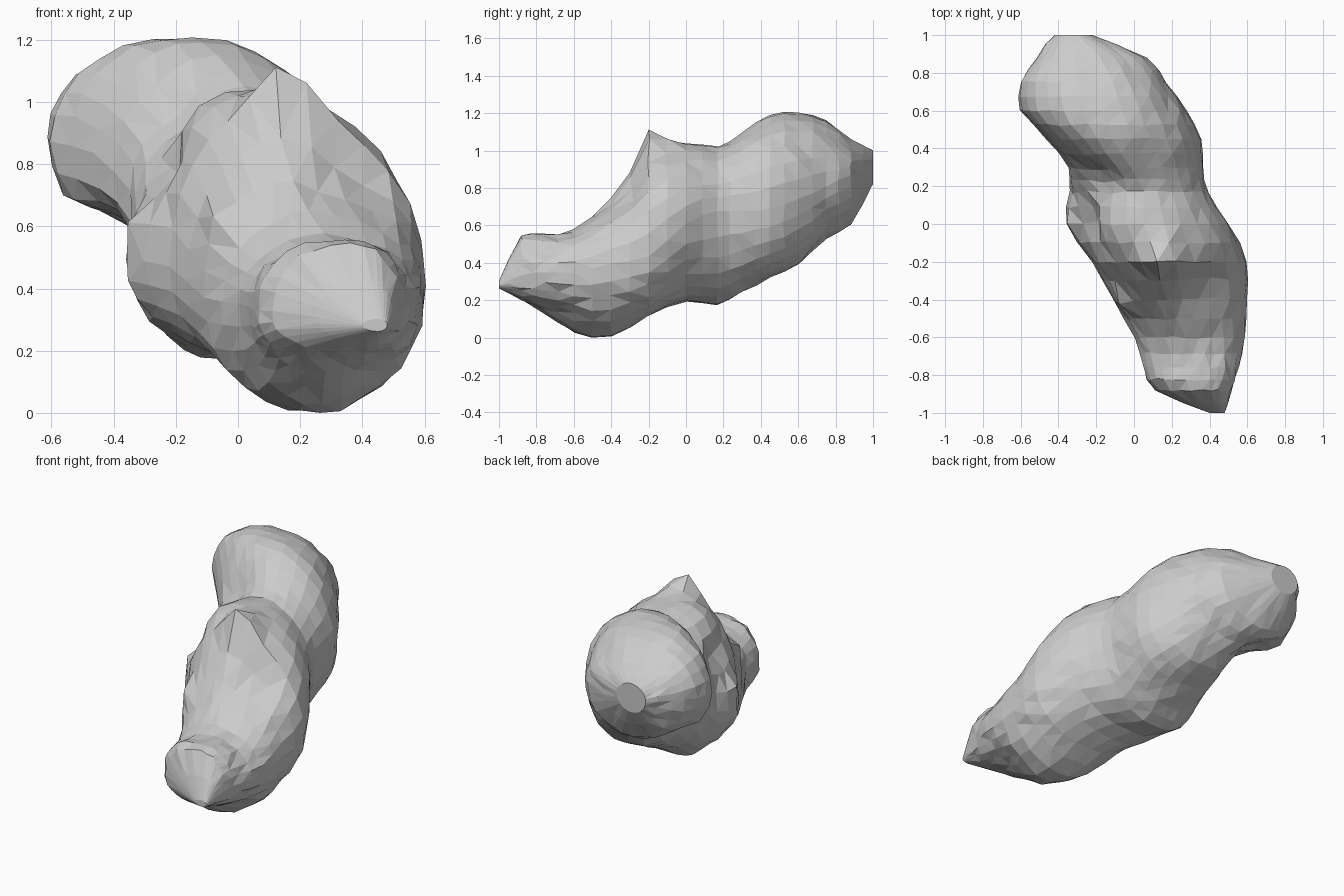
import bpy, bmesh, random
from math import sin, cos, pi, copysign
from mathutils import Vector

if "Cube" in bpy.data.objects:
    bpy.data.objects.remove(bpy.data.objects["Cube"])

random.seed(4)

# Stations along y: y, left x, z there, right x, z there, bottom z, x there, top z, x there
STATIONS = [
    (-1.00, 0.40, 0.29, 0.48, 0.29, 0.27, 0.45, 0.31, 0.45),
    (-0.88, 0.11, 0.34, 0.52, 0.34, 0.21, 0.32, 0.55, 0.36),
    (-0.76, 0.05, 0.34, 0.55, 0.36, 0.14, 0.28, 0.56, 0.34),
    (-0.60, 0.00, 0.36, 0.59, 0.36, 0.03, 0.27, 0.58, 0.28),
    (-0.40, -0.11, 0.38, 0.60, 0.40, 0.01, 0.24, 0.75, 0.18),
    (-0.20, -0.22, 0.48, 0.60, 0.44, 0.12, 0.16, 1.00, 0.11),
    (0.00, -0.36, 0.50, 0.50, 0.62, 0.20, 0.02, 1.05, 0.06),
    (0.17, -0.34, 0.52, 0.39, 0.68, 0.18, -0.05, 1.03, 0.05),
    (0.30, -0.35, 0.72, 0.37, 0.68, 0.25, -0.02, 1.10, -0.02),
    (0.45, -0.46, 0.84, 0.36, 0.70, 0.33, 0.02, 1.20, -0.12),
    (0.60, -0.60, 0.88, 0.28, 0.75, 0.40, 0.00, 1.215, -0.16),
    (0.75, -0.60, 0.90, 0.17, 0.82, 0.54, -0.14, 1.17, -0.19),
    (0.88, -0.52, 0.91, 0.07, 0.87, 0.61, -0.24, 1.07, -0.25),
    (1.00, -0.42, 0.92, -0.22, 0.92, 0.83, -0.32, 1.01, -0.32),
]
# Local knobs and hollows: centre, radius, push
BUMPS = [
    ((0.15, -0.20, 1.00), 0.17, (0.01, 0.00, 0.14)),
    ((-0.28, 0.00, 0.82), 0.21, (0.08, 0.01, -0.06)),
    ((-0.38, 0.58, 0.52), 0.30, (0.06, 0.00, 0.11)),
    ((-0.22, 0.28, 1.00), 0.20, (0.05, -0.02, -0.05)),
    ((0.36, -0.30, 0.76), 0.22, (-0.04, 0.02, -0.05)),
    ((-0.05, -0.38, 0.60), 0.14, (-0.03, -0.03, 0.03)),
    ((0.45, -0.65, 0.10), 0.25, (-0.02, 0.00, 0.04)),
]
SEGS = 28


def catmull(i, t):
    n = len(STATIONS) - 1
    a, b, c, d = (STATIONS[min(max(k, 0), n)] for k in (i - 1, i, i + 1, i + 2))
    return [0.5 * (2 * q + (r - p) * t + (2 * p - 5 * q + 4 * r - s) * t * t
                   + (3 * q - p - 3 * r + s) * t ** 3) for p, q, r, s in zip(a, b, c, d)]


def boxiness(y, c, s):
    """Exponent of each quarter: below 1 is squarer than an ellipse."""
    if -0.97 < y < -0.7:
        return 0.88                       # blunt nose
    if s < 0 < c and -0.3 < y < 0.7:
        return 0.88                       # full lower right flank
    if s > 0 and c < 0.2 and 0.5 < y < 0.95:
        return 0.9                        # crown of the big rear lobe
    return 1.0


def section(st):
    """Closed outline of four rounded quarters through the extreme points."""
    y, xl, zl, xr, zr, zb, xb, zt, xt = st
    pts = []
    for k in range(SEGS):
        a = 2 * pi * k / SEGS
        c, s = cos(a), sin(a)
        e = boxiness(y, c, s)
        c, s = copysign(abs(c) ** e, c), copysign(abs(s) ** e, s)
        xm = xt if s >= 0 else xb
        zm = zr if c >= 0 else zl
        x = xm + ((xr - xm) * c if c >= 0 else (xm - xl) * c)
        z = zm + ((zt - zm) * s if s >= 0 else (zm - zb) * s)
        pts.append(Vector((x, y, z)))
    return pts


def sculpt(p):
    q = p.copy()
    for centre, radius, push in BUMPS:
        f = max(0.0, 1 - (p - Vector(centre)).length / radius)
        q += Vector(push) * f * f * (3 - 2 * f)
    if -0.9 < p.y < 0.97:
        q += Vector([random.uniform(-0.006, 0.006) for _ in range(3)])
    return q


# Rock body: lofted rings, capped ends, flat triangular facets
bm = bmesh.new()
sections = [catmull(i, t) for i in range(len(STATIONS) - 1) for t in (0, 0.5)]
sections.append(STATIONS[-1])
rings = [[bm.verts.new(sculpt(p)) for p in section(s)] for s in sections]
for r0, r1 in zip(rings, rings[1:]):
    for k in range(SEGS):
        j = (k + 1) % SEGS
        bm.faces.new((r0[k], r0[j], r1[j], r1[k]))
bmesh.ops.triangulate(bm, faces=bm.faces[:], quad_method='SHORT_EDGE')
bm.faces.new(rings[0])
bm.faces.new(rings[-1])
bmesh.ops.recalc_face_normals(bm, faces=bm.faces[:])

# Rest the rock on the ground
low = min(v.co.z for v in bm.verts)
bmesh.ops.translate(bm, verts=bm.verts[:], vec=(0, 0, -low))

mesh = bpy.data.meshes.new("rock_body")
bm.to_mesh(mesh)
bm.free()
bpy.context.collection.objects.link(bpy.data.objects.new("rock_body", mesh))
